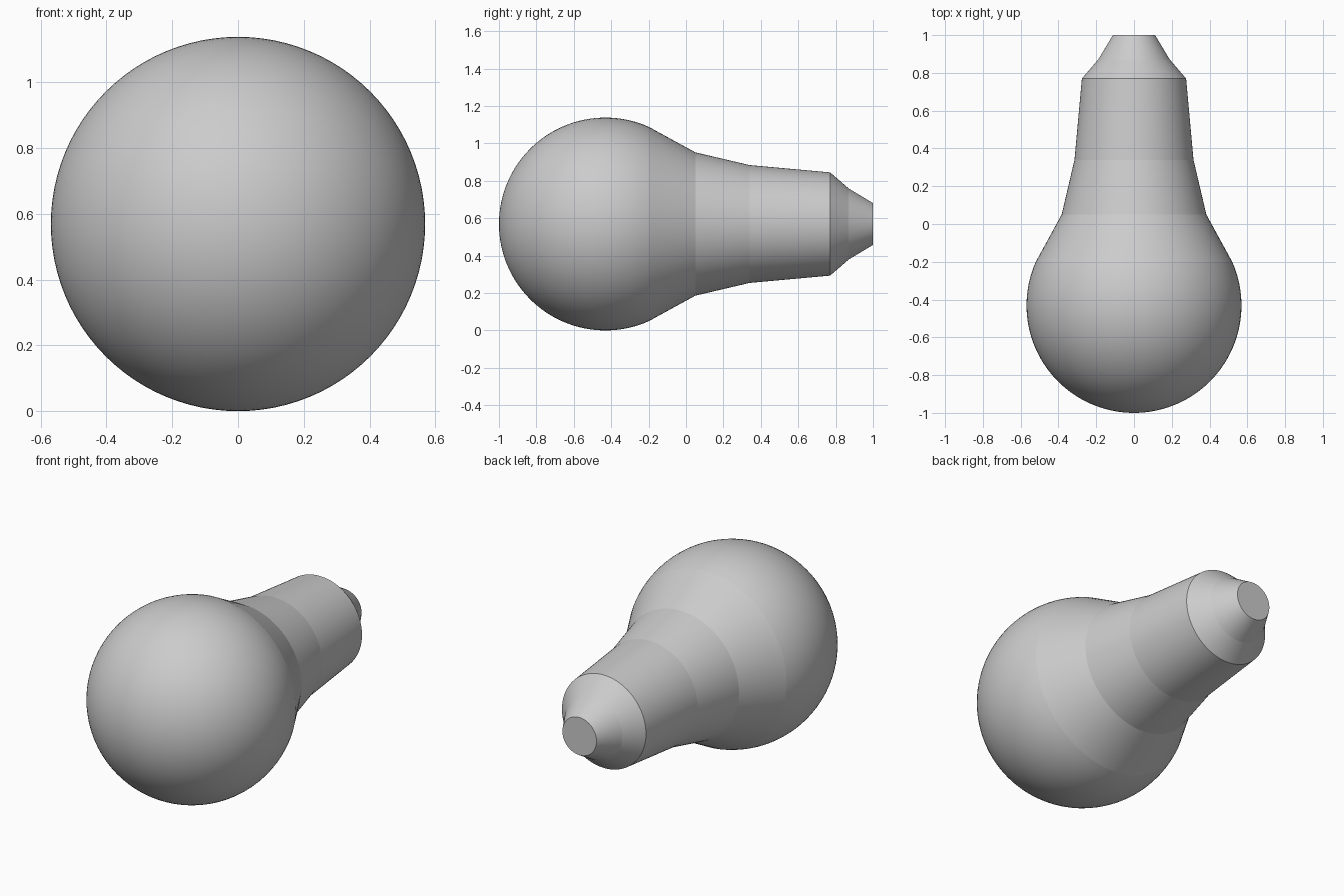
import bpy, bmesh
from math import sin, cos, pi, acos

if "Cube" in bpy.data.objects:
    bpy.data.objects.remove(bpy.data.objects["Cube"])

SIDES = 96
R = 0.569          # bulb radius
CENTRE_Y = -1 + R  # bulb centre along the axis


def lathe(name, profile, creases=(), cap=False):
    """Revolve (y, radius) points around the y axis at height R."""
    bm = bmesh.new()
    rings = []
    for y, r in profile:
        count = SIDES if r > 0 else 1
        rings.append([bm.verts.new((r * cos(2 * pi * j / SIDES), y,
                                    R + r * sin(2 * pi * j / SIDES)))
                      for j in range(count)])
    for a, b in zip(rings, rings[1:]):
        for j in range(SIDES):
            k = (j + 1) % SIDES
            if len(a) == 1:
                f = bm.faces.new((a[0], b[j], b[k]))
            else:
                f = bm.faces.new((a[j], b[j], b[k], a[k]))
            f.smooth = True
    if cap:
        bm.faces.new(rings[-1][::-1])
        creases = (*creases, len(rings) - 1)
    # crisp rings between the conical sections
    for i in creases:
        for j in range(SIDES):
            bm.edges.get((rings[i][j], rings[i][(j + 1) % SIDES])).smooth = False
    mesh = bpy.data.meshes.new(name)
    bm.to_mesh(mesh)
    bm.free()
    obj = bpy.data.objects.new(name, mesh)
    bpy.context.collection.objects.link(obj)
    return obj


# round bulb running into the tapered neck
join_y = -0.2
end_angle = acos((CENTRE_Y - join_y) / R)
STEPS = 36
bulb = [(CENTRE_Y - R * cos(end_angle * i / STEPS),
         R * sin(end_angle * i / STEPS) if i else 0) for i in range(STEPS + 1)]
neck = [(0.05, 0.383), (0.34, 0.315), (0.77, 0.276)]
lathe("bulb_and_neck", bulb + neck, creases=(STEPS, STEPS + 1, STEPS + 2))

# stepped conical tip with a flat end
lathe("tip", [(0.77, 0.276), (0.87, 0.19), (1.0, 0.112)], creases=(1,), cap=True)
